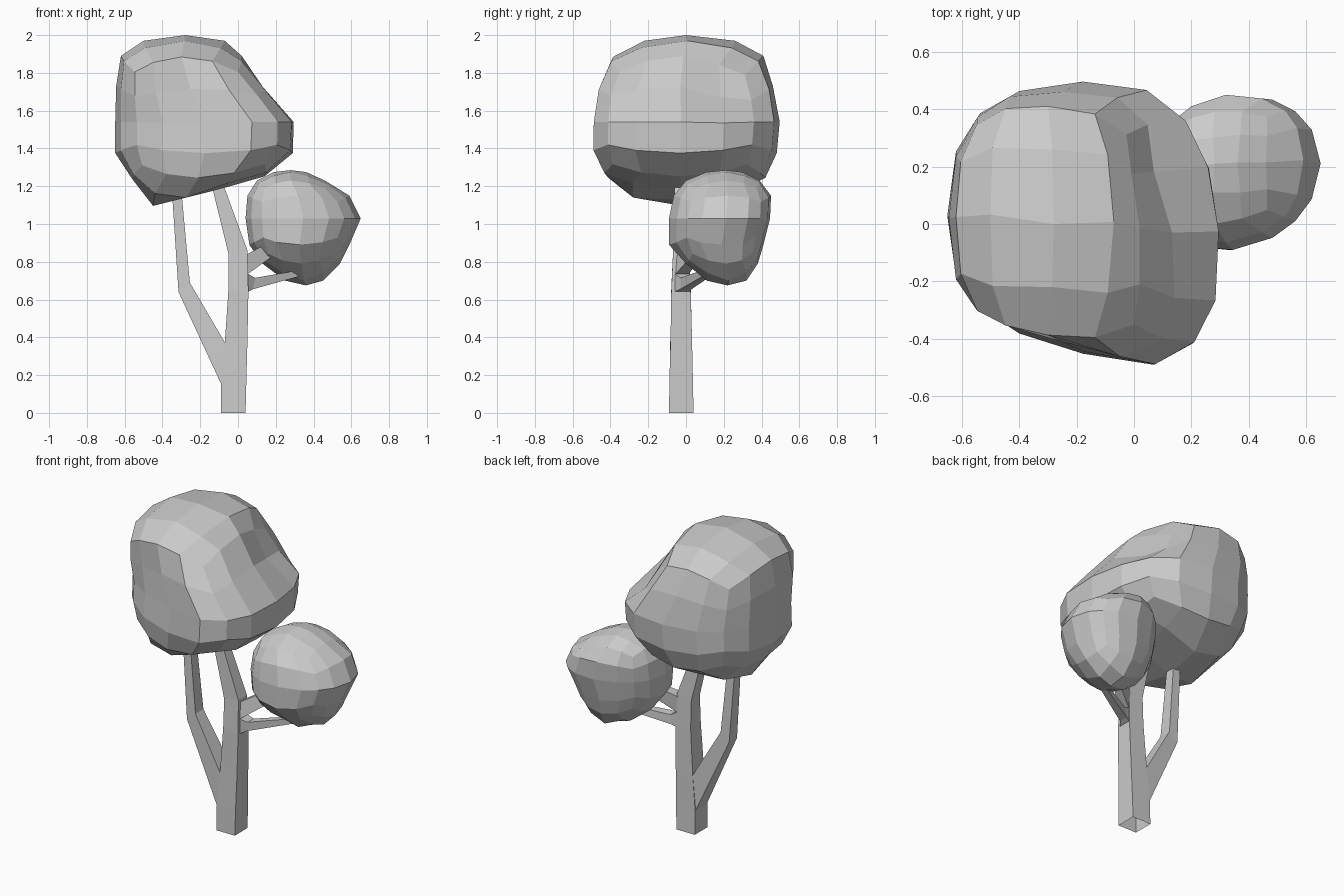
import bpy, bmesh, math
from mathutils import Vector

LATS = [-90, -63.4, -45, -26.6, 0, 26.6, 45, 63.4, 90]


def finish(name, bm):
    bmesh.ops.recalc_face_normals(bm, faces=bm.faces[:])
    me = bpy.data.meshes.new(name)
    bm.to_mesh(me)
    bm.free()
    ob = bpy.data.objects.new(name, me)
    bpy.context.collection.objects.link(ob)
    return ob


def crown(name, rows, power, shear, dents=()):
    """Quad sphere fitted to rows of (z, tilt, x0, x1, y0, y1), one per latitude."""
    bm = bmesh.new()
    bmesh.ops.create_cube(bm, size=2)
    bmesh.ops.subdivide_edges(bm, edges=bm.edges[:], cuts=3, use_grid_fill=True)
    for v in bm.verts:
        d = v.co.normalized()
        lat = math.degrees(math.asin(max(-1, min(1, d.z))))
        i = max(k for k in range(8) if LATS[k] <= lat + 1e-6 or k == 0)
        t = (lat - LATS[i]) / (LATS[i + 1] - LATS[i])
        z, tilt, x0, x1, y0, y1 = [a + (b - a) * t for a, b in zip(rows[i], rows[i + 1])]
        ang = math.atan2(d.y, d.x)
        c, s = math.cos(ang), math.sin(ang)
        r = (abs(c) ** power + abs(s) ** power) ** (-1 / power)
        dx, dy = (x1 - x0) / 2 * c * r, (y1 - y0) / 2 * s * r
        v.co = Vector(((x0 + x1) / 2 + dx, (y0 + y1) / 2 + dy + shear * dx, z + tilt * dx))
        for centre, push, radius in dents:
            f = 1 - (v.co - Vector(centre)).length / radius
            if f > 0:
                v.co += Vector(push) * min(1, 1.6 * f)
    return finish(name, bm)


def limb(name, sections):
    """Four-sided limb through sections (xa, za, xb, zb, y0, y1)."""
    bm = bmesh.new()
    loops = []
    for xa, za, xb, zb, y0, y1 in sections:
        loops.append([bm.verts.new(p) for p in
                      ((xa, y0, za), (xb, y0, zb), (xb, y1, zb), (xa, y1, za))])
    for a, b in zip(loops, loops[1:]):
        for k in range(4):
            n = (k + 1) % 4
            bm.faces.new((a[k], a[n], b[n], b[k]))
    return finish(name, bm)


# large crown, with hollows on the front left and right shoulder
crown("large_crown", [
    (1.13, 0.2, -0.32, -0.32, -0.06, -0.06),
    (1.14, 0.25, -0.45, -0.10, -0.28, 0.22),
    (1.245, 0.02, -0.56, 0.14, -0.43, 0.42),
    (1.375, 0.0, -0.65, 0.29, -0.48, 0.475),
    (1.54, 0.0, -0.65, 0.295, -0.475, 0.48),
    (1.73, 0.0, -0.645, 0.14, -0.47, 0.46),
    (1.89, 0.0, -0.62, 0.02, -0.40, 0.41),
    (1.97, 0.0, -0.50, -0.07, -0.22, 0.26),
    (2.00, 0.0, -0.28, -0.28, 0.0, 0.0)], 2.5, -0.06,
    [((-0.42, -0.45, 1.5), (0.0, 0.055, 0.0), 0.42),
     ((-0.36, -0.42, 1.72), (0.0, 0.04, -0.02), 0.22),
     ((0.12, -0.40, 1.5), (0.03, -0.03, 0.0), 0.35),
     ((0.02, 0.45, 1.55), (0.0, 0.03, 0.0), 0.3),
     ((0.12, 0.2, 1.72), (-0.06, -0.01, -0.04), 0.25)])

# small crown
crown("small_crown", [
    (0.675, 0, 0.36, 0.36, 0.22, 0.22),
    (0.70, 0, 0.25, 0.45, 0.11, 0.32),
    (0.79, 0, 0.13, 0.54, 0.00, 0.38),
    (0.89, 0, 0.06, 0.59, -0.09, 0.41),
    (1.03, 0, 0.04, 0.65, -0.09, 0.445),
    (1.15, 0, 0.05, 0.59, -0.065, 0.45),
    (1.23, 0, 0.10, 0.46, 0.00, 0.39),
    (1.275, 0, 0.19, 0.36, 0.11, 0.30),
    (1.285, 0, 0.28, 0.28, 0.21, 0.21)], 2.05, 0.11)

# trunk, open at the base
limb("trunk", [
    (-0.09, 0.0, 0.04, 0.0, -0.09, 0.04),
    (-0.09, 0.15, 0.045, 0.2, -0.087, 0.036),
    (-0.07, 0.37, 0.05, 0.38, -0.082, 0.032),
    (-0.05, 0.66, 0.055, 0.64, -0.078, 0.025),
    (-0.05, 0.84, 0.05, 0.86, -0.068, 0.018),
    (-0.155, 1.27, -0.10, 1.27, -0.06, 0.0)])

# left bough forking from the trunk
limb("left_bough", [
    (-0.088, 0.15, -0.068, 0.37, -0.084, 0.031),
    (-0.315, 0.64, -0.255, 0.69, -0.065, 0.015),
    (-0.35, 1.18, -0.30, 1.18, -0.06, 0.0)])

# twigs carrying the small crown
limb("lower_twig", [
    (0.045, 0.74, 0.05, 0.64, -0.065, 0.018),
    (0.09, 0.715, 0.08, 0.655, -0.03, 0.03),
    (0.35, 0.76, 0.35, 0.73, 0.10, 0.14)])
limb("upper_twig", [
    (0.03, 0.83, 0.045, 0.73, -0.06, 0.012),
    (0.14, 0.89, 0.17, 0.82, 0.02, 0.075),
    (0.18, 0.92, 0.21, 0.86, 0.05, 0.10)])
